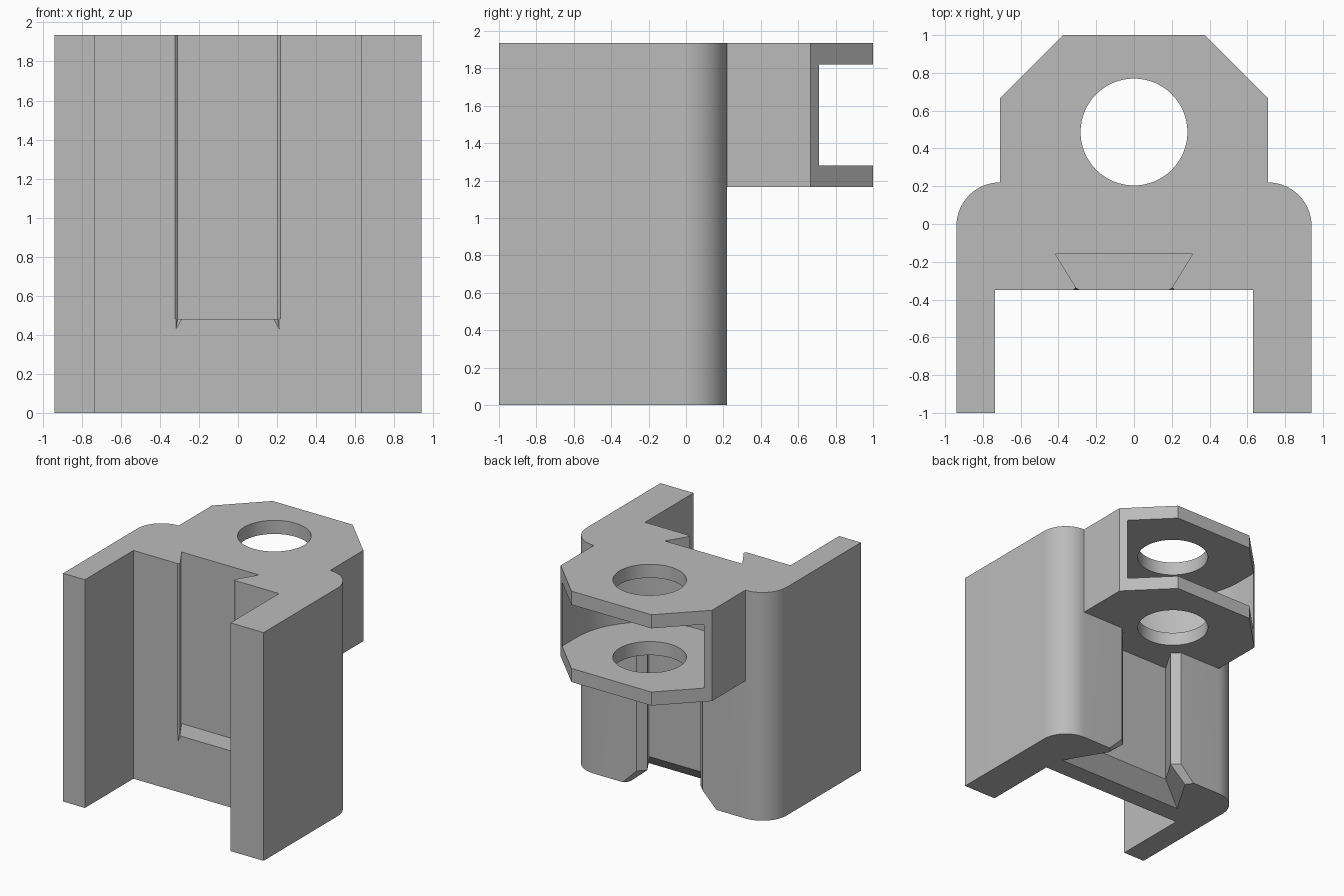
import bpy, bmesh, math

cube = bpy.data.objects.get("Cube")
if cube:
    bpy.data.objects.remove(cube, do_unlink=True)

HEIGHT = 1.935      # full height of the bracket
LUG_Z = 1.165       # underside of the hinge lug
BACK_Y = 0.22       # rear face of the main body
MID_X = -0.053      # centre line of the front channel

grey = bpy.data.materials.new("plain_grey")
grey.use_nodes = True
grey.diffuse_color = (0.5, 0.5, 0.5, 1)
grey.node_tree.nodes["Principled BSDF"].inputs["Base Color"].default_value = (0.5, 0.5, 0.5, 1)


def arc(cx, cy, r, start, end, n):
    """Points along an arc, angles in degrees."""
    angles = [math.radians(start + (end - start) * i / n) for i in range(n + 1)]
    return [(cx + r * math.cos(a), cy + r * math.sin(a)) for a in angles]


def loft(name, rings):
    """Solid through matching outlines, each given as (z, points)."""
    bm = bmesh.new()
    loops = [[bm.verts.new((x, y, z)) for x, y in pts] for z, pts in rings]
    bm.faces.new(loops[0])
    bm.faces.new(loops[-1])
    n = len(loops[0])
    for low, high in zip(loops, loops[1:]):
        for i in range(n):
            j = (i + 1) % n
            bm.faces.new((low[i], low[j], high[j], high[i]))
    bmesh.ops.remove_doubles(bm, verts=bm.verts, dist=1e-5)
    bmesh.ops.recalc_face_normals(bm, faces=bm.faces)
    mesh = bpy.data.meshes.new(name)
    bm.to_mesh(mesh)
    bm.free()
    obj = bpy.data.objects.new(name, mesh)
    bpy.context.collection.objects.link(obj)
    return obj


def prism(name, pts, z0, z1):
    return loft(name, [(z0, pts), (z1, pts)])


def mirrored(half, cx=0.0):
    """Close a right-hand half outline by reflecting it across x = cx."""
    return half + [(2 * cx - x, y) for x, y in reversed(half)]


def cut(target, cutter):
    cutter.hide_render = True
    mod = target.modifiers.new("cut", 'BOOLEAN')
    mod.operation = 'DIFFERENCE'
    mod.solver = 'EXACT'
    mod.object = cutter
    bpy.context.view_layer.objects.active = target
    bpy.ops.object.modifier_apply(modifier=mod.name)
    bpy.data.objects.remove(cutter, do_unlink=True)


# Body: rounded block with the hinge lug at the back
outline = [(0.94, -1)] + arc(0.71, -0.01, 0.23, 0, 90, 16) + [(0.71, 0.665), (0.375, 1)]
body = prism("hinge_bracket", mirrored(outline), 0, HEIGHT)

# Space below the lug
cut(body, prism("lug_clearance", [(-1.2, BACK_Y), (1.2, BACK_Y), (1.2, 1.2), (-1.2, 1.2)],
                -0.2, LUG_Z))

# Wide channel between the two arms
cut(body, prism("arm_channel", mirrored([(0.63, -1.2), (0.63, -0.35)], MID_X), -0.2, 2.2))

# Dovetail slot in the front, open at the top, with chamfered mouth
slot = [(0.217, -0.45), (0.217, -0.35), (0.202, -0.335), (0.31, -0.16)]
cut(body, prism("front_slot", mirrored(slot, MID_X), 0.48, 2.2))

# Pointed reliefs below the mouth chamfers
for side in (1, -1):
    tri = [(0.217, -0.36), (0.202, -0.335), (0.165, -0.36)]
    top = [(MID_X + side * (x - MID_X), y) for x, y in tri]
    cut(body, loft("slot_relief", [(0.41, [top[0]] * 2 + [(top[0][0] - side * 0.002, -0.355)]),
                                   (0.485, top)]))


# Dovetail groove in the back, flared at the bottom as a lead-in
def groove(o):
    return mirrored([(0.31 + o, 0.4), (0.31 + o, BACK_Y), (0.25 + 1.17 * o, 0.16),
                     (0.376 + 1.77 * o, -0.05 - o)])


cut(body, loft("rear_groove", [(-0.13, groove(0.26)), (0.13, groove(0)), (LUG_Z, groove(0))]))

# Round-ended cavity between the two lug plates
pocket = [(-0.665, 1.2)] + arc(0, 0.52, 0.665, 180, 360, 48) + [(0.665, 1.2)]
cut(body, prism("hinge_pocket", pocket, 1.28, 1.82))

# Pin hole through both plates
cut(body, prism("pin_hole", arc(0, 0.487, 0.283, 0, 354.375, 63), 1.0, 2.2))

# Finish
body.data.materials.clear()
body.data.materials.append(grey)
for face in body.data.polygons:
    face.material_index = 0
bpy.ops.object.select_all(action='DESELECT')
body.select_set(True)
bpy.context.view_layer.objects.active = body
bpy.ops.object.shade_smooth_by_angle(angle=math.radians(30))
